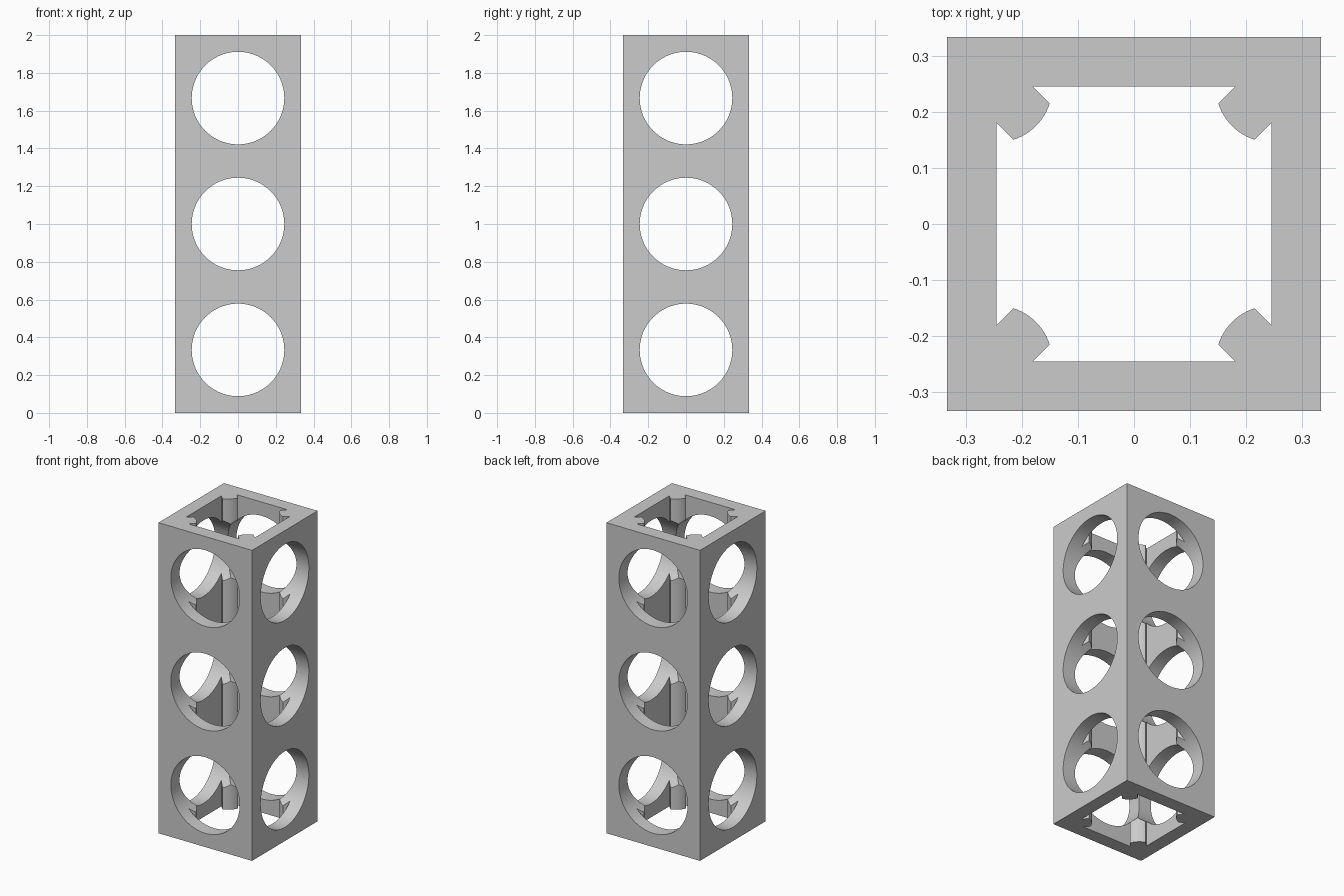
import bpy, bmesh, math
from mathutils import Matrix, Vector

HEIGHT = 2.0
HALF = HEIGHT / 6          # half width of the square tube
BORE = 0.2455              # half width of the inner void
HOLE_R = 0.245             # radius of the side holes
RIB_R = 0.1                # reach of each corner rib from the inner corner
RIB_W = 0.046              # half width of a rib

old = bpy.data.objects.get("Cube")
if old:
    bpy.data.objects.remove(old)

grey = bpy.data.materials.new("plain grey")
grey.use_nodes = True
colour = (0.6, 0.6, 0.6, 1)
grey.diffuse_color = colour
grey.node_tree.nodes["Principled BSDF"].inputs["Base Color"].default_value = colour


def make_object(name, bm):
    bmesh.ops.recalc_face_normals(bm, faces=bm.faces)
    mesh = bpy.data.meshes.new(name)
    bm.to_mesh(mesh)
    bm.free()
    mesh.materials.append(grey)
    obj = bpy.data.objects.new(name, mesh)
    bpy.context.collection.objects.link(obj)
    return obj


def prism(name, outline, z0, z1):
    bm = bmesh.new()
    face = bm.faces.new([bm.verts.new((p.x, p.y, z0)) for p in outline])
    top = bmesh.ops.extrude_face_region(bm, geom=[face])["geom"]
    verts = [v for v in top if isinstance(v, bmesh.types.BMVert)]
    bmesh.ops.translate(bm, verts=verts, vec=(0, 0, z1 - z0))
    return make_object(name, bm)


def cylinder(name, axis, z):
    bm = bmesh.new()
    turn = Matrix.Rotation(math.pi / 2, 4, axis)
    bmesh.ops.create_cone(bm, cap_ends=True, segments=96, radius1=HOLE_R, radius2=HOLE_R,
                          depth=1, matrix=Matrix.Translation((0, 0, z)) @ turn)
    return make_object(name, bm)


# Void outline: a square with a round-nosed diagonal rib standing in each corner
spread = math.asin(RIB_W / RIB_R)
root = RIB_W * math.sqrt(2)
rib = [Vector((BORE, BORE - root))]
for i in range(13):
    a = math.radians(225) + spread * (1 - i / 6)
    rib.append(Vector((BORE + RIB_R * math.cos(a), BORE + RIB_R * math.sin(a))))
rib.append(Vector((BORE - root, BORE)))
# Order the nose from the right-hand wall to the back wall
rib[1:-1] = sorted(rib[1:-1], key=lambda p: p.y - p.x)
void = [Matrix.Rotation(k * math.pi / 2, 2) @ p for k in range(4) for p in rib]

# Square tube
square = [Vector((x, y)) for x, y in ((-HALF, -HALF), (HALF, -HALF), (HALF, HALF), (-HALF, HALF))]
tube = prism("square_tube", square, 0, HEIGHT)

# Lengthwise void and three crossing pairs of round holes
cutters = [prism("void_cutter", void, -0.1, HEIGHT + 0.1)]
for level in range(3):
    for axis in "XY":
        cutters.append(cylinder("hole_cutter", axis, HALF * (2 * level + 1)))

bpy.ops.object.select_all(action="DESELECT")
bpy.context.view_layer.objects.active = tube
tube.select_set(True)
for cutter in cutters:
    cutter.hide_render = True
    mod = tube.modifiers.new("cut", "BOOLEAN")
    mod.operation = "DIFFERENCE"
    mod.solver = "EXACT"
    mod.object = cutter
    bpy.ops.object.modifier_apply(modifier=mod.name)
    bpy.data.objects.remove(cutter)

bpy.ops.object.shade_smooth_by_angle(angle=math.radians(30))
